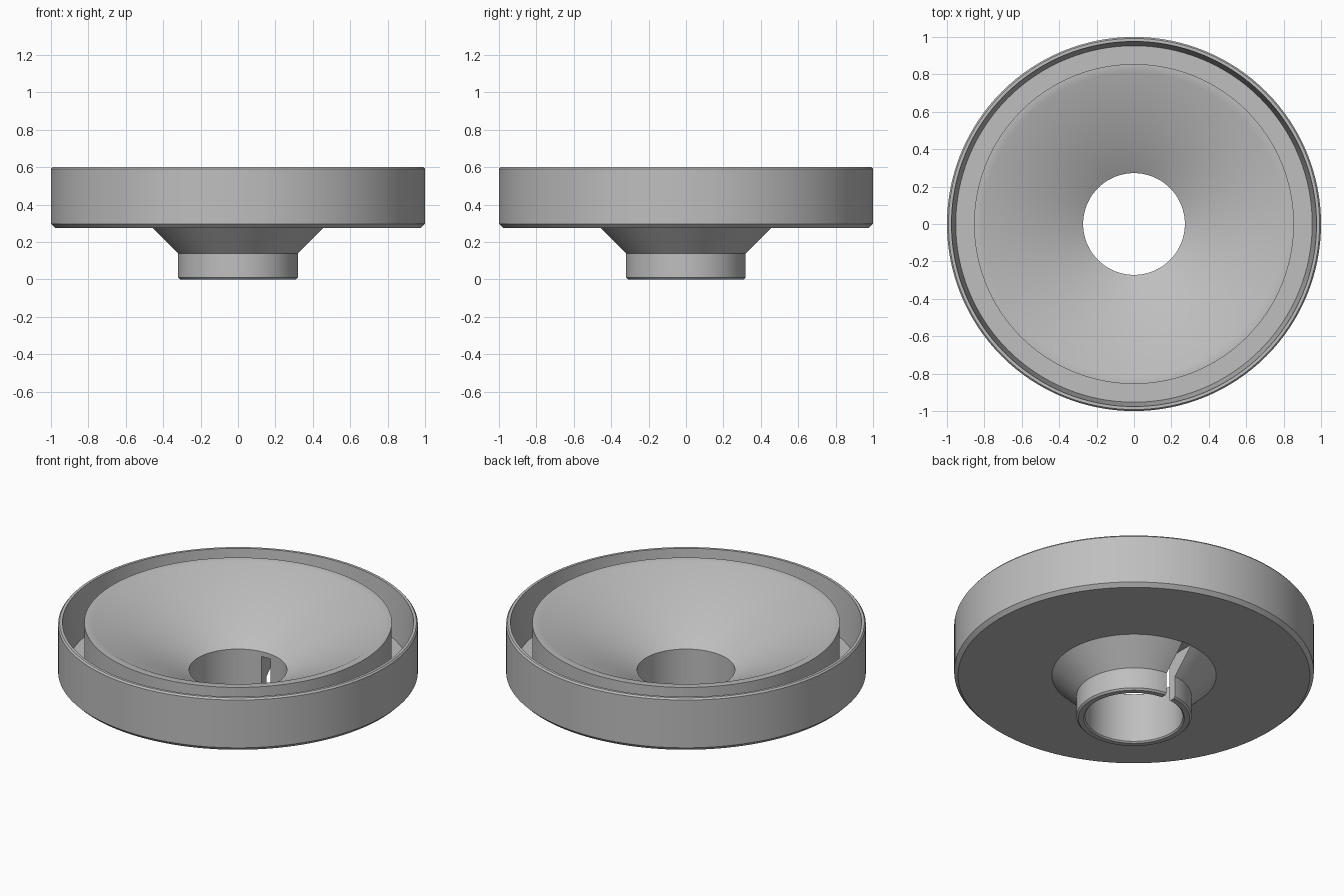
import bpy
import bmesh
from math import radians, tau

cube = bpy.data.objects.get("Cube")
if cube:
    bpy.data.objects.remove(cube, do_unlink=True)

# Single grey plastic
grey = bpy.data.materials.new("grey plastic")
grey.use_nodes = True
colour = (0.52, 0.52, 0.52, 1)
grey.diffuse_color = colour
grey.node_tree.nodes["Principled BSDF"].inputs["Base Color"].default_value = colour


def lathe(name, profile, steps=128):
    """Revolve a closed (radius, height) outline about the z axis."""
    bm = bmesh.new()
    verts = [bm.verts.new((r, 0, z)) for r, z in profile]
    edges = [bm.edges.new((v, verts[i - 1])) for i, v in enumerate(verts)]
    bmesh.ops.spin(bm, geom=verts + edges, cent=(0, 0, 0), axis=(0, 0, 1),
                   angle=tau, steps=steps, use_merge=True)
    bmesh.ops.remove_doubles(bm, verts=bm.verts, dist=0.0001)
    bmesh.ops.recalc_face_normals(bm, faces=bm.faces)
    mesh = bpy.data.meshes.new(name)
    bm.to_mesh(mesh)
    bm.free()
    obj = bpy.data.objects.new(name, mesh)
    bpy.context.collection.objects.link(obj)
    mesh.materials.append(grey)
    return obj


# Funnel outline: neck, underside, outer wall, groove, inner wall, bowl
neck = [(0.272, 0.008), (0.28, 0), (0.31, 0), (0.32, 0.01), (0.32, 0.138)]
underside = [(0.457, 0.275), (0.978, 0.275)]
outer_wall = [(1, 0.297), (1, 0.59), (0.992, 0.6), (0.976, 0.6)]
groove = [(0.953, 0.315), (0.855, 0.315)]
bowl = [(0.855, 0.6), (0.81, 0.6), (0.272, 0.31)]
funnel = lathe("funnel", neck + underside + outer_wall + groove + bowl)

# Air vent slot through the back of the neck
bpy.ops.mesh.primitive_cube_add(size=1, location=(0, 0.33, 0.09))
slot = bpy.context.object
slot.name = "vent_slot_cutter"
slot.scale = (0.06, 0.26, 0.38)
slot.hide_render = True
slot.hide_viewport = True
slot.data.materials.append(grey)
cut = funnel.modifiers.new("vent slot", "BOOLEAN")
cut.operation = "DIFFERENCE"
cut.solver = "EXACT"
cut.object = slot

# Bake the cut, then shade the round surfaces smoothly
bpy.context.view_layer.update()
bpy.ops.object.select_all(action="DESELECT")
funnel.select_set(True)
bpy.context.view_layer.objects.active = funnel
bpy.ops.object.modifier_apply(modifier=cut.name)
bpy.data.objects.remove(slot, do_unlink=True)
bpy.ops.object.shade_smooth_by_angle(angle=radians(30))
